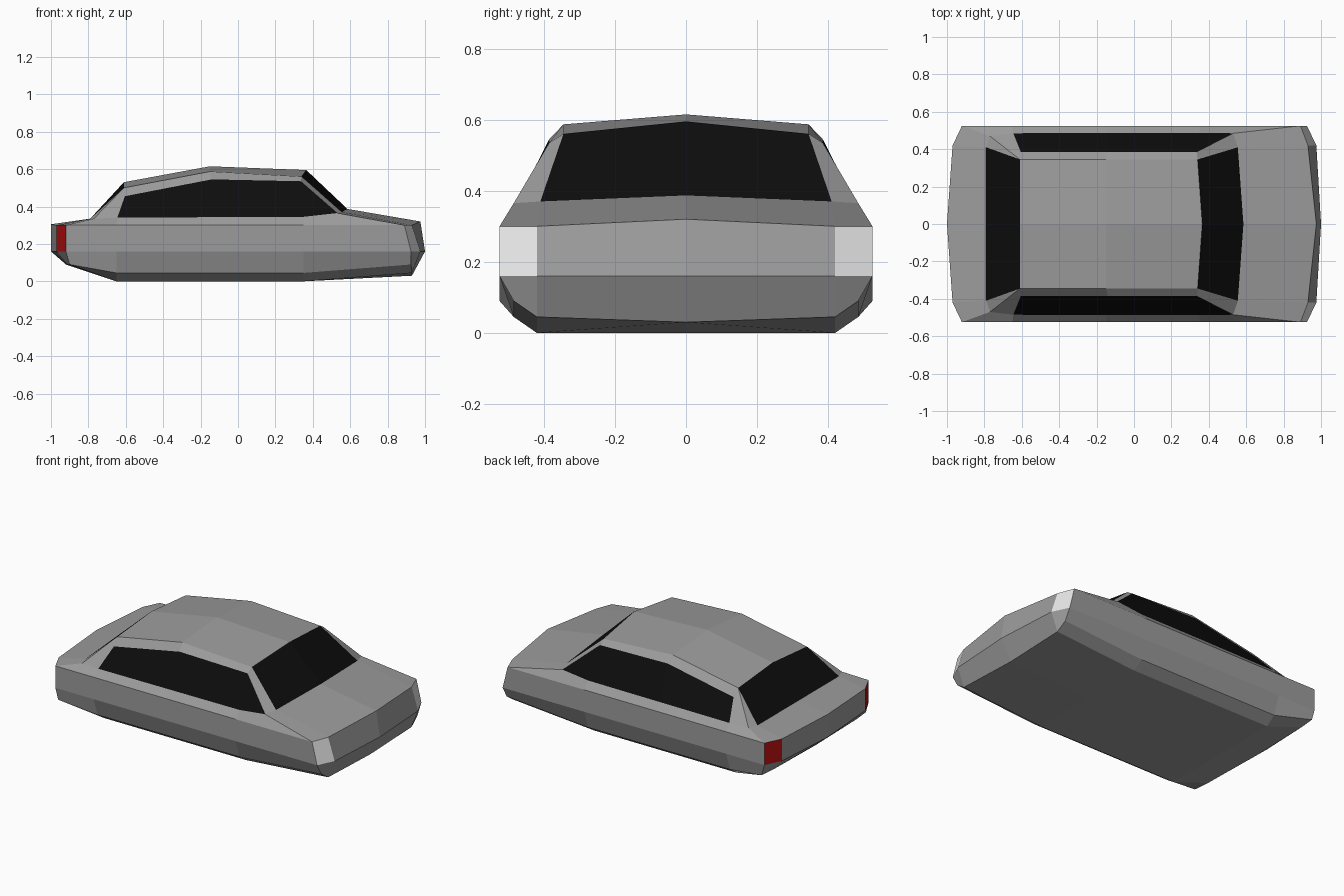
import bpy, bmesh

if "Cube" in bpy.data.objects:
    bpy.data.objects.remove(bpy.data.objects["Cube"])


def material(name, rgb):
    m = bpy.data.materials.new(name)
    m.diffuse_color = (*rgb, 1)
    m.use_nodes = True
    m.node_tree.nodes["Principled BSDF"].inputs["Base Color"].default_value = m.diffuse_color
    return m


MATS = [material("grey paint", (0.33, 0.33, 0.33)),
        material("black glass", (0.004, 0.004, 0.004)),
        material("white headlight", (0.8, 0.8, 0.8)),
        material("red tail light", (0.45, 0.004, 0.004))]
PAINT, GLASS, WHITE, RED = range(4)


def row(xs, ys, zs):
    return list(zip(xs, ys, zs))


# Each row is half an outline, running from front centre round the side to rear centre:
# front centre, front corner, front side, side, mid side, side, rear side, rear corner, rear centre
wide = (0, .42, .525, .525, .525, .525, .525, .42, 0)

# Lower body
sill = row((.93, .93, .925, .35, -.15, -.65, -.90, -.91, -.92),
           (0, .42, .485, .485, .485, .485, .525, .42, 0),
           (.03, .045, .09, .045, .045, .045, .09, .09, .09))
floor_edge = [sill[0], sill[1], sill[1], (.35, .42, 0), (-.15, .42, 0),
              (-.65, .42, 0), sill[7], sill[7], sill[8]]
floor_middle = [sill[0]] * 3 + [(x, 0, 0) for x in (.35, -.15, -.65)] + [sill[8]] * 3
bumper = row((1, .975, .925, .35, -.15, -.65, -.92, -.97, -1), wide, (.16,) * 9)
belt = row((.975, .93, .89, .35, -.15, -.65, -.92, -.97, -1), wide,
           (.32,) + (.30,) * 7 + (.305,))

# Bonnet and boot lead up to the window sills, then the cabin and roof
window_sill = row((.585, .555, .53, .35, -.15, -.645, -.77, -.79, -.79),
                  (0, .41, .485, .487, .487, .485, .47, .41, 0),
                  (.387, .37, .365, .345, .343, .34, .335, .335, .335))
wind, post = (.365, 0, .595), (.34, .345, .56)
rear_post, rear_top = (-.61, .345, .50), (-.61, 0, .53)
window_top = [wind, post, (.335, .385, .535), (.335, .385, .535), (-.14, .385, .545),
              (-.605, .385, .455), rear_post, rear_post, rear_top]
roof_edge = [wind, post, post, post, (-.15, .345, .587)] + [rear_post] * 3 + [rear_top]
roof_middle = [wind] * 4 + [(-.15, 0, .615)] + [rear_top] * 4

rows = [floor_middle, floor_edge, sill, bumper, belt,
        window_sill, window_top, roof_edge, roof_middle]


def colour(level, col):
    """Windows fill the cabin band except its pillars; lamps fill the body corners."""
    if level == 5 and col in (0, 2, 3, 4, 7):
        return GLASS
    if level == 3 and col == 1:
        return WHITE
    if level == 3 and col == 6:
        return RED
    return PAINT


# Skin the rows on both sides of the car
bm = bmesh.new()
verts = {}


def vert(p):
    key = tuple(round(c, 4) + 0.0 for c in p)
    if key not in verts:
        verts[key] = bm.verts.new(key)
    return verts[key]


for side in (-1, 1):
    for level in range(len(rows) - 1):
        a, b = rows[level], rows[level + 1]
        for col in range(8):
            corners = [vert((x, y * side, z))
                       for x, y, z in (a[col], a[col + 1], b[col + 1], b[col])]
            corners = list(dict.fromkeys(corners))
            if len(corners) > 2 and not bm.faces.get(corners):
                bm.faces.new(corners).material_index = colour(level, col)

bmesh.ops.recalc_face_normals(bm, faces=bm.faces)
mesh = bpy.data.meshes.new("car_body")
bm.to_mesh(mesh)
bm.free()
for m in MATS:
    mesh.materials.append(m)
car = bpy.data.objects.new("car_body", mesh)
bpy.context.collection.objects.link(car)
